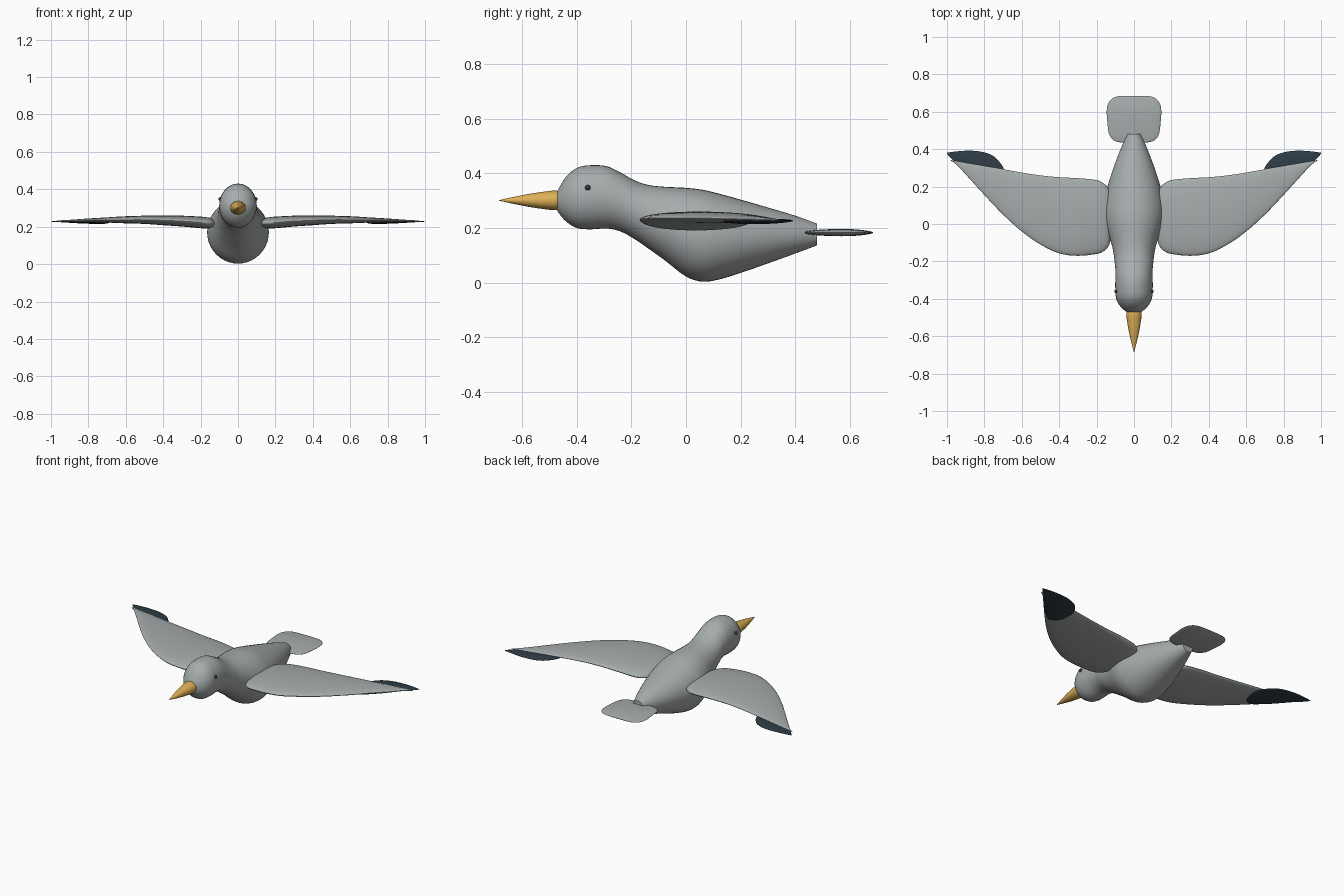
import bpy, bmesh, math
from mathutils import Vector

if "Cube" in bpy.data.objects:
    bpy.data.objects.remove(bpy.data.objects["Cube"], do_unlink=True)


def material(name, rgb):
    m = bpy.data.materials.new(name)
    m.use_nodes = True
    m.diffuse_color = (*rgb, 1)
    bsdf = m.node_tree.nodes["Principled BSDF"]
    bsdf.inputs["Base Color"].default_value = (*rgb, 1)
    bsdf.inputs["Roughness"].default_value = 0.7
    return m


GREY = material("feather grey", (0.38, 0.41, 0.41))
DARK = material("dark slate", (0.028, 0.045, 0.06))
YELLOW = material("beak yellow", (0.72, 0.43, 0.09))


def spline(rows, steps):
    """Smoothly resample a list of sections (Catmull-Rom, uneven spacing)."""
    rows = [Vector(r) for r in rows]

    def slope(i):
        a, b = max(i - 1, 0), min(i + 1, len(rows) - 1)
        return (rows[b] - rows[a]) / (rows[b][0] - rows[a][0])

    out = []
    for i in range(len(rows) - 1):
        p, q = rows[i], rows[i + 1]
        h = q[0] - p[0]
        for k in range(steps):
            t = k / steps
            r = (p * (2*t**3 - 3*t**2 + 1) + q * (3*t**2 - 2*t**3)
                 + slope(i) * h * (t**3 - 2*t**2 + t) + slope(i + 1) * h * (t**3 - t**2))
            r[0] = p[0] + h * t
            out.append(r)
    return out + [rows[-1]]


def loft(name, rows, mat, along="y", steps=4, sides=40, mirror=False):
    """Elliptic sections (position, low side, high side, centre z, half height)."""
    bm = bmesh.new()
    rings = []
    for s, lo, hi, zc, rz in spline(rows, steps):
        ring = []
        for k in range(sides):
            a = math.tau * k / sides
            u = (lo + hi) / 2 + (hi - lo) / 2 * math.cos(a)
            z = zc + rz * math.sin(a)
            ring.append(bm.verts.new((u, s, z) if along == "y" else (s, u, z)))
        rings.append(ring)
    for a, b in zip(rings, rings[1:]):
        for k in range(sides):
            n = (k + 1) % sides
            bm.faces.new((a[k], a[n], b[n], b[k]))
    bm.faces.new(rings[0])
    bm.faces.new(rings[-1])
    bmesh.ops.recalc_face_normals(bm, faces=bm.faces)
    return finish(name, bm, mat, mirror)


def finish(name, bm, mat, mirror=False):
    mesh = bpy.data.meshes.new(name)
    bm.to_mesh(mesh)
    bm.free()
    mesh.materials.append(mat)
    obj = bpy.data.objects.new(name, mesh)
    bpy.context.collection.objects.link(obj)
    if mirror:
        obj.modifiers.new("mirror", "MIRROR")
    bpy.ops.object.select_all(action="DESELECT")
    obj.select_set(True)
    bpy.context.view_layer.objects.active = obj
    bpy.ops.object.shade_smooth_by_angle(angle=math.radians(50))
    return obj


# Body with head: y, half width, top z, bottom z
body = [
    (-.478, .02, .318, .282), (-.47, .04, .338, .26), (-.44, .074, .387, .224),
    (-.40, .095, .420, .200), (-.35, .1, .430, .195), (-.29, .1, .426, .198),
    (-.24, .1, .403, .187), (-.19, .105, .375, .160), (-.14, .112, .358, .126),
    (-.08, .128, .351, .083), (0, .155, .347, .022), (.06, .165, .340, .003),
    (.12, .16, .326, .011), (.2, .142, .304, .035), (.3, .11, .275, .070),
    (.4, .072, .245, .106), (.48, .037, .216, .136),
]
loft("body", [(y, -w, w, (t + b) / 2, (t - b) / 2) for y, w, t, b in body], GREY)

# Beak: slightly bulging cone
beak = [(-.685, .001), (-.64, .011), (-.58, .023), (-.52, .032), (-.475, .036), (-.462, .03)]
loft("beak", [(y, -r * 1.15, r * 1.15, .301, r) for y, r in beak], YELLOW, steps=3, sides=32)

# Wings: x, leading edge y, trailing edge y, centre z, half thickness
loft("wings", [
    (.122, -.06, .13, .216, .006), (.128, -.095, .165, .217, .016),
    (.14, -.125, .195, .219, .025), (.17, -.15, .222, .221, .030),
    (.2, -.16, .235, .223, .031), (.3, -.17, .245, .230, .029),
    (.4, -.157, .25, .234, .026), (.5, -.11, .26, .237, .022),
    (.6, -.04, .275, .237, .019), (.7, .05, .293, .236, .014),
    (.8, .155, .31, .234, .010), (.9, .265, .327, .231, .006),
    (.95, .318, .336, .230, .004), (.98, .339, .342, .229, .001),
], GREY, along="x", mirror=True)

# Dark wing tips tucked under the trailing edge
loft("wing_tips", [
    (.686, .22, .26, .224, .002), (.692, .185, .285, .224, .005),
    (.71, .155, .32, .224, .008), (.75, .135, .362, .224, .010),
    (.8, .168, .383, .225, .009), (.85, .215, .391, .226, .008),
    (.9, .268, .392, .227, .006), (.95, .324, .388, .228, .004),
    (.98, .352, .384, .228, .003), (1, .376, .381, .228, .001),
], DARK, along="x", steps=3, mirror=True)

# Tail: rounded paddle
tail = [(.435, .05, .001), (.438, .085, .004), (.45, .112, .007), (.48, .133, .010),
        (.54, .142, .013), (.6, .146, .013), (.64, .14, .010), (.67, .118, .006),
        (.682, .09, .003), (.685, .06, .001)]
loft("tail", [(y, -w, w, .183, t) for y, w, t in tail], GREY)

# Eyes
bm = bmesh.new()
bmesh.ops.create_uvsphere(bm, u_segments=16, v_segments=10, radius=.01)
bmesh.ops.translate(bm, verts=bm.verts, vec=(.095, -.36, .348))
finish("eyes", bm, DARK, mirror=True)
